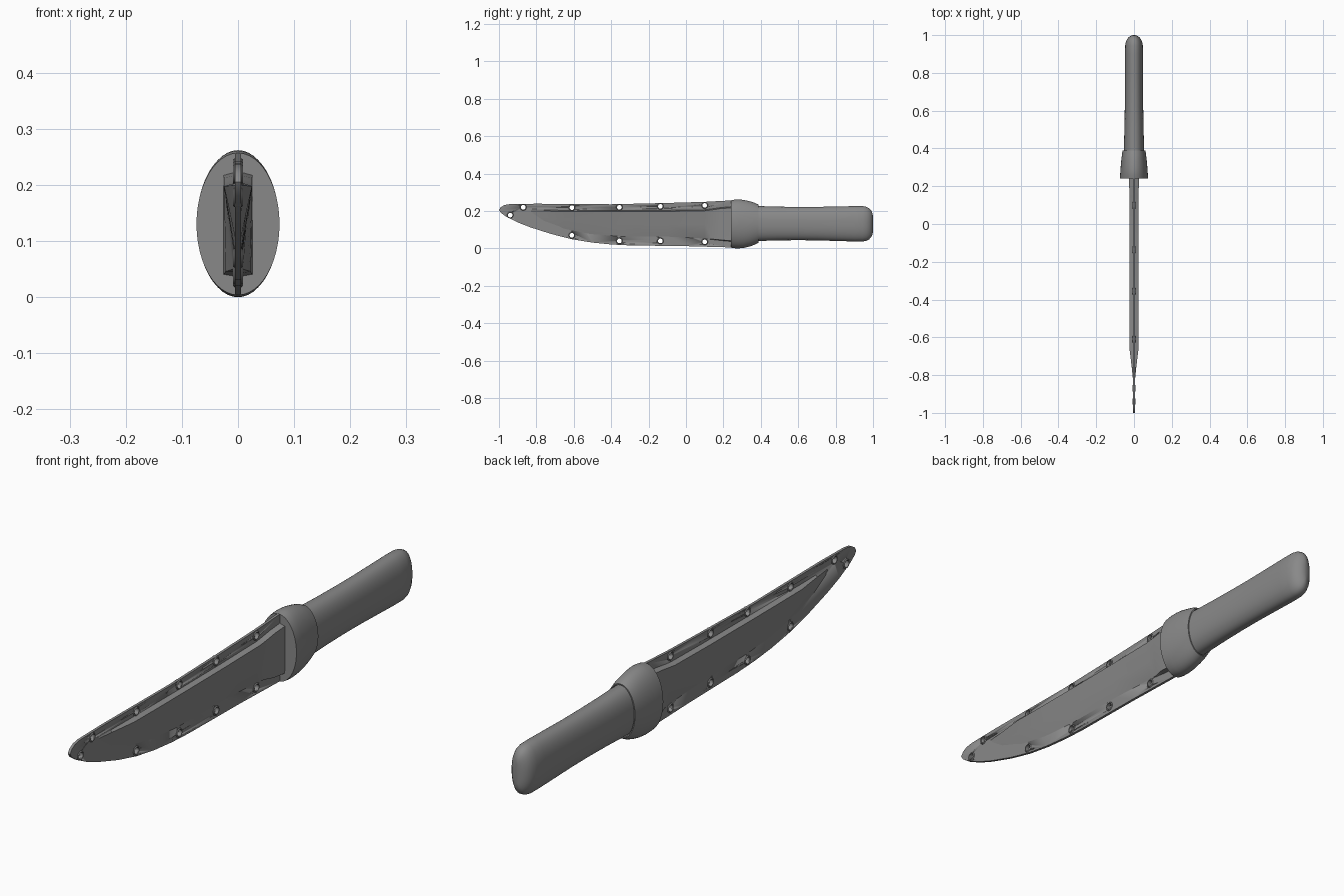
import bpy, bmesh, math
from mathutils import Vector

cube = bpy.data.objects.get("Cube")
if cube:
    bpy.data.objects.remove(cube)

grey = bpy.data.materials.new("matte grey")
grey.use_nodes = True
COLOR = (0.25, 0.25, 0.25, 1)
grey.diffuse_color = COLOR
grey.node_tree.nodes["Principled BSDF"].inputs["Base Color"].default_value = COLOR


def finish(bm, name, angle=35):
    """Turn a bmesh into a named, shaded object."""
    bmesh.ops.recalc_face_normals(bm, faces=bm.faces)
    mesh = bpy.data.meshes.new(name)
    bm.to_mesh(mesh)
    bm.free()
    obj = bpy.data.objects.new(name, mesh)
    bpy.context.collection.objects.link(obj)
    mesh.materials.append(grey)
    bpy.ops.object.select_all(action='DESELECT')
    obj.select_set(True)
    bpy.context.view_layer.objects.active = obj
    bpy.ops.object.shade_smooth_by_angle(angle=math.radians(angle))
    return obj


def loft(bm, rings, capped=True):
    """Skin rings of points; cap the ends, or join last to first."""
    rows = [[bm.verts.new(p) for p in ring] for ring in rings]
    pairs = list(zip(rows, rows[1:]))
    if not capped:
        pairs.append((rows[-1], rows[0]))
    for a, b in pairs:
        for i in range(len(a)):
            j = (i + 1) % len(a)
            bm.faces.new((a[i], a[j], b[j], b[i]))
    if capped:
        bm.faces.new(rows[0])
        bm.faces.new(rows[-1])


def oval(y, half, low, high, power=2.0, count=48):
    """Upright superellipse ring at depth y."""
    pts = []
    for i in range(count):
        a = math.tau * i / count
        c, s = math.cos(a), math.sin(a)
        x = math.copysign(abs(c) ** (2 / power), c) * half
        z = math.copysign(abs(s) ** (2 / power), s) * (high - low) / 2
        pts.append((x, y, (low + high) / 2 + z))
    return pts


def disc(x, r, y, z, count=20):
    """Circle facing sideways."""
    return [(x, y + r * math.cos(math.tau * i / count),
             z + r * math.sin(math.tau * i / count)) for i in range(count)]


# Rivet positions along the sheath edges (y, z)
rivets = [(-.94, .178), (-.87, .22), (-.61, .218), (-.356, .22), (-.137, .225),
          (.1, .23), (-.61, .07), (-.356, .04), (-.137, .04), (.1, .035)]
HOLE = .0125

# Flat sheath plate
outline = [(.25, .257), (.1, .249), (-.1, .243), (-.4, .236), (-.8, .239), (-.94, .237),
           (-.97, .232), (-.99, .221), (-1, .205), (-.99, .19), (-.96, .169),
           (-.9, .139), (-.83, .112), (-.72, .077), (-.61, .049), (-.5, .031),
           (-.4, .021), (-.3, .016), (0, .012), (.25, .005)]
bm = bmesh.new()
loft(bm, [[(x, y, z) for y, z in outline] for x in (-.005, .005)])
plate = finish(bm, "sheath_plate")

# Holes through the plate
bm = bmesh.new()
for y, z in rivets:
    loft(bm, [disc(-.05, HOLE, y, z), disc(.05, HOLE, y, z)])
cutter = finish(bm, "rivet_hole_cutter")
cutter.hide_render = True
cutter.hide_set(True)
cutter.display_type = 'WIRE'
cut = plate.modifiers.new("rivet_holes", 'BOOLEAN')
cut.operation = 'DIFFERENCE'
cut.solver = 'EXACT'
cut.object = cutter
bpy.context.view_layer.objects.active = plate
bpy.ops.object.modifier_apply(modifier=cut.name)
bpy.data.objects.remove(cutter)

# Hollow eyelets lining the holes
bm = bmesh.new()
for y, z in rivets:
    profile = [(-.006, HOLE + .005), (-.009, HOLE + .002), (-.008, HOLE),
               (.008, HOLE), (.009, HOLE + .002), (.006, HOLE + .005)]
    loft(bm, [disc(x, r, y, z) for x, r in profile], capped=False)
finish(bm, "eyelets")

# Wedge-shaped blade pocket: y, spine height, lower height, spine and lower half width
pocket = [(-.84, .203, .185, .004, .004), (-.76, .202, .14, .012, .004),
          (-.65, .201, .1, .025, .004), (-.5, .2, .07, .025, .004),
          (-.35, .2, .058, .025, .004), (-.1, .201, .056, .025, .004),
          (.1, .204, .053, .025, .005), (.14, .209, .05, .025, .009),
          (.18, .215, .046, .025, .022), (.25, .221, .04, .026, .026)]
bm = bmesh.new()
rings = []
for y, top, low, wide, thin in pocket:
    side = [(.004, top + .003), (wide, top - .003),
            ((wide + thin) / 2, (top + low) / 2), (thin, low), (.003, low - .004)]
    rings.append([(x, y, z) for x, z in side] + [(-x, y, z) for x, z in reversed(side)])
loft(bm, rings)
finish(bm, "blade_pocket", 30)

# Flared collar, closed at the front and hollow at the back
collar = [(.24, .074, .004, .257), (.26, .0735, .001, .261), (.28, .072, 0, .262),
          (.31, .07, .003, .259), (.34, .067, .01, .252), (.365, .064, .019, .245),
          (.388, .061, .031, .234), (.388, .057, .035, .23), (.31, .056, .036, .229)]
bm = bmesh.new()
loft(bm, [oval(*s) for s in collar])
finish(bm, "sheath_collar")

# Grip with a rounded butt
grip = [(.29, .054, .039, .227), (.4, .053, .04, .226), (.5, .051, .043, .223),
        (.6, .049, .044, .222), (.7, .048, .043, .222), (.8, .048, .04, .224),
        (.9, .048, .037, .226), (.945, .047, .037, .226), (.965, .043, .041, .222),
        (.98, .036, .049, .214), (.99, .027, .06, .203), (.997, .016, .075, .188),
        (1, .005, .092, .171)]
bm = bmesh.new()
loft(bm, [oval(*s, power=2.2) for s in grip])
finish(bm, "grip", 50)
